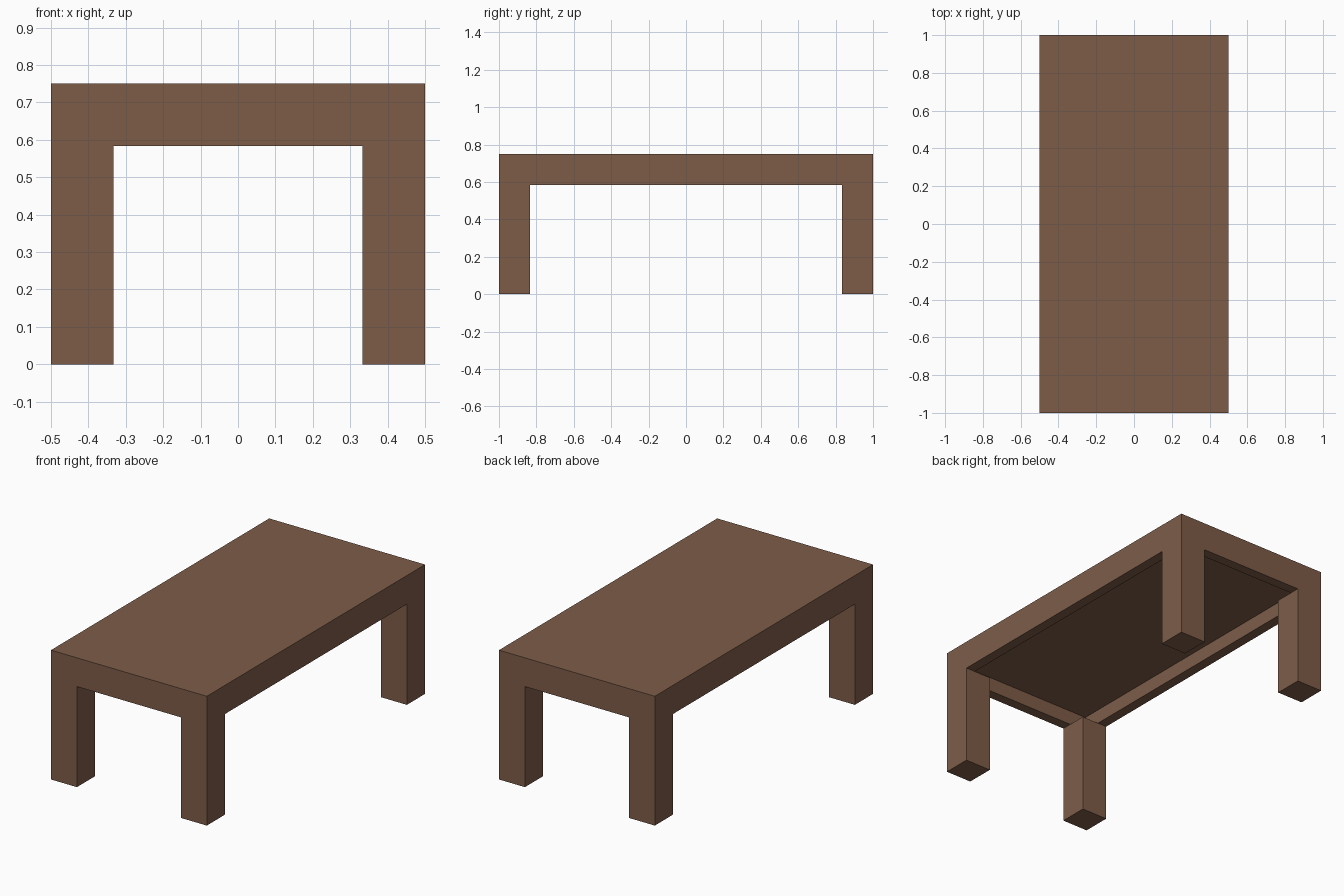
import bpy
import bmesh
from mathutils import Matrix, Vector

cube = bpy.data.objects.get("Cube")
if cube:
    bpy.data.objects.remove(cube, do_unlink=True)

WIDTH, LENGTH, HEIGHT = 1.0, 2.0, 0.75
LEG = 1 / 6            # leg thickness, also the depth of the apron
RIM = LEG / 2          # apron wall thickness and table top thickness
APRON_Z = HEIGHT - LEG

wood = bpy.data.materials.new("brown_wood")
wood.use_nodes = True
colour = (0.208, 0.108, 0.066, 1.0)
wood.diffuse_color = colour
wood.node_tree.nodes["Principled BSDF"].inputs["Base Color"].default_value = colour


def box(size, centre):
    bm = bmesh.new()
    bmesh.ops.create_cube(
        bm, size=1, matrix=Matrix.Translation(centre) @ Matrix.Diagonal((*size, 1)))
    return bm


def finish(bm, name):
    mesh = bpy.data.meshes.new(name)
    bm.normal_update()
    bm.to_mesh(mesh)
    bm.free()
    mesh.materials.append(wood)
    obj = bpy.data.objects.new(name, mesh)
    bpy.context.collection.objects.link(obj)


# Table top with a recessed underside that leaves an apron around the edge
bm = box((WIDTH, LENGTH, LEG), (0, 0, HEIGHT - LEG / 2))
bm.normal_update()
under = min(bm.faces, key=lambda f: f.calc_center_median().z)
bmesh.ops.inset_region(bm, faces=[under], thickness=RIM)
walls = bmesh.ops.extrude_discrete_faces(bm, faces=[under])["faces"]
bmesh.ops.translate(bm, verts=walls[0].verts, vec=Vector((0, 0, LEG - RIM)))
finish(bm, "table_top")

# Four square legs flush with the corners
for end, sy in (("front", -1), ("back", 1)):
    for side, sx in (("right", -1), ("left", 1)):
        centre = (sx * (WIDTH - LEG) / 2, sy * (LENGTH - LEG) / 2, APRON_Z / 2)
        finish(box((LEG, LEG, APRON_Z), centre), f"{end}_{side}_leg")
